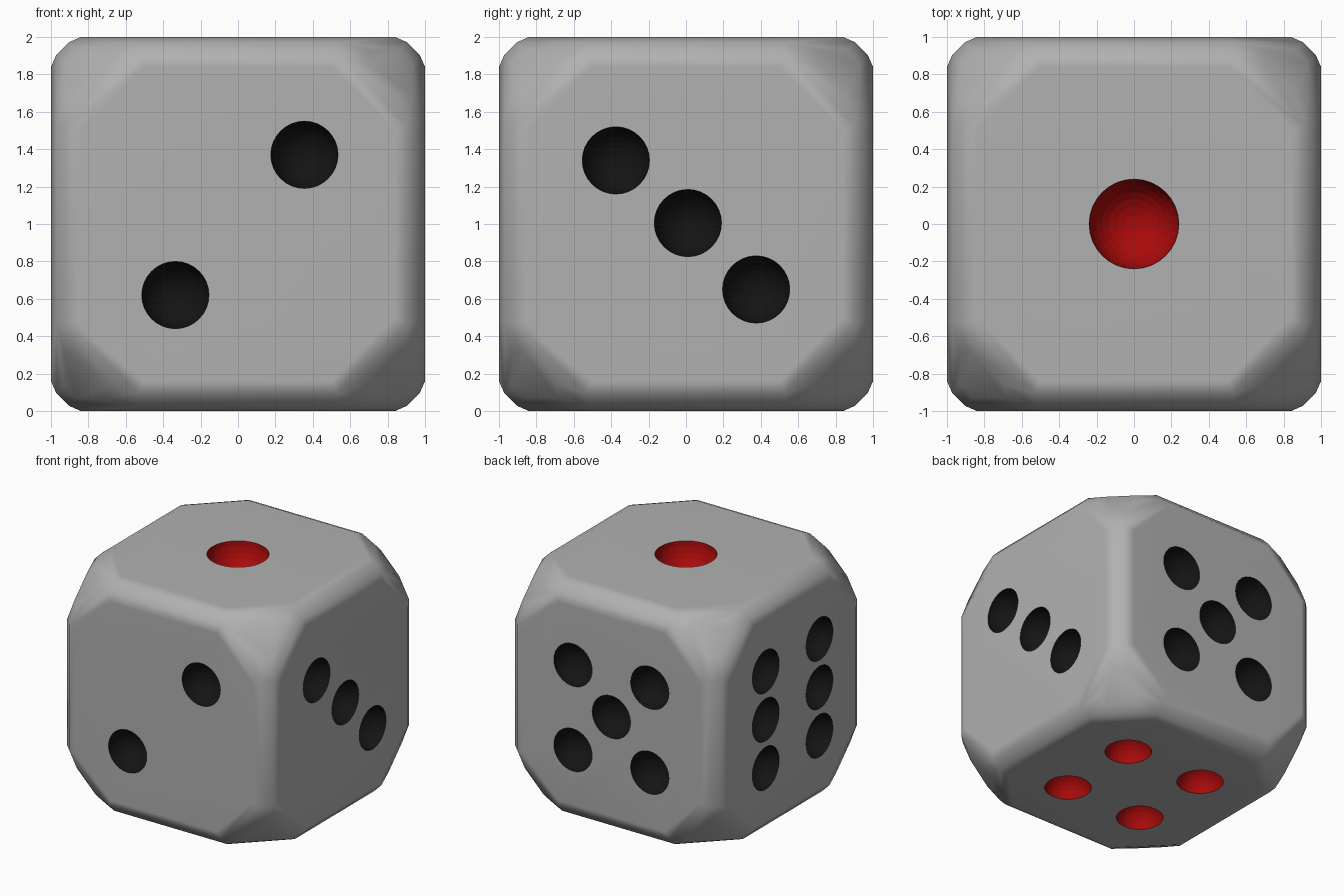
import bpy, bmesh
from itertools import permutations, product
from math import radians
from mathutils import Matrix, Vector

if "Cube" in bpy.data.objects:
    bpy.data.objects.remove(bpy.data.objects["Cube"])


def material(name, colour):
    m = bpy.data.materials.new(name)
    m.diffuse_color = colour
    m.use_nodes = True
    m.node_tree.nodes["Principled BSDF"].inputs["Base Color"].default_value = m.diffuse_color
    return m


mats = [material("body_grey", (0.44, 0.44, 0.44, 1)),
        material("pip_black", (0.007, 0.007, 0.007, 1)),
        material("pip_red", (0.4, 0.003, 0.003, 1))]


def mesh_object(name, bm):
    me = bpy.data.meshes.new(name)
    bm.to_mesh(me)
    bm.free()
    for m in mats:
        me.materials.append(m)
    ob = bpy.data.objects.new(name, me)
    bpy.context.collection.objects.link(ob)
    return ob


# Body: rounded cube with cut corners, mirrored from one corner's key points
bm = bmesh.new()
for key in [(0.5, 0.84, 1), (0.53, 0.903, 0.972), (0.69, 0.86, 0.93)]:
    for p in permutations(key):
        for s in product((-1, 1), repeat=3):
            bm.verts.new((p[0] * s[0], p[1] * s[1], p[2] * s[2] + 1))
bmesh.ops.convex_hull(bm, input=bm.verts)
bmesh.ops.dissolve_limit(bm, angle_limit=radians(1), verts=bm.verts, edges=bm.edges)
bmesh.ops.recalc_face_normals(bm, faces=bm.faces)
body = mesh_object("dice_body", bm)

# Pips: face normal, radius, material slot, centres
d = 0.36
pips = [
    ((0, 0, 1), 0.24, 2, [(0, 0, 2)]),
    ((0, 0, -1), 0.18, 2, [(x, y, 0) for x in (-d, d) for y in (-d, d)]),
    ((0, -1, 0), 0.18, 1, [(0.355, -1, 1.37), (-0.335, -1, 0.62)]),
    ((1, 0, 0), 0.18, 1, [(1, -0.375, 1.34), (1, 0.01, 1.005), (1, 0.375, 0.65)]),
    ((0, 1, 0), 0.18, 1, [(x, 1, z) for x in (-d, d) for z in (0.625, 1.345)] + [(0, 1, 1)]),
    ((-1, 0, 0), 0.18, 1, [(-1, y, z) for y in (-d, d) for z in (0.59, 1, 1.41)]),
]
bm = bmesh.new()
for n, r, slot, centres in pips:
    n = Vector(n)
    turn = n.to_track_quat('Z', 'Y').to_matrix().to_4x4()
    for c in centres:
        start = len(bm.faces)
        bmesh.ops.create_uvsphere(bm, u_segments=32, v_segments=16, radius=r,
                                  matrix=Matrix.Translation(Vector(c) + n * 0.003) @ turn)
        for f in list(bm.faces)[start:]:
            f.material_index = slot
cutter = mesh_object("pip_cutter", bm)
cutter.hide_render = True

# Carve the pips
mod = body.modifiers.new("pips", 'BOOLEAN')
mod.operation = 'DIFFERENCE'
mod.solver = 'EXACT'
mod.object = cutter
bpy.context.view_layer.objects.active = body
body.select_set(True)
bpy.ops.object.modifier_apply(modifier=mod.name)
bpy.data.objects.remove(cutter)

# Smooth body with flat-looking faces, faceted pips
bpy.ops.object.shade_smooth_by_angle(angle=radians(30))
for f in body.data.polygons:
    f.use_smooth = f.material_index == 0
wn = body.modifiers.new("face_normals", 'WEIGHTED_NORMAL')
wn.keep_sharp = True
